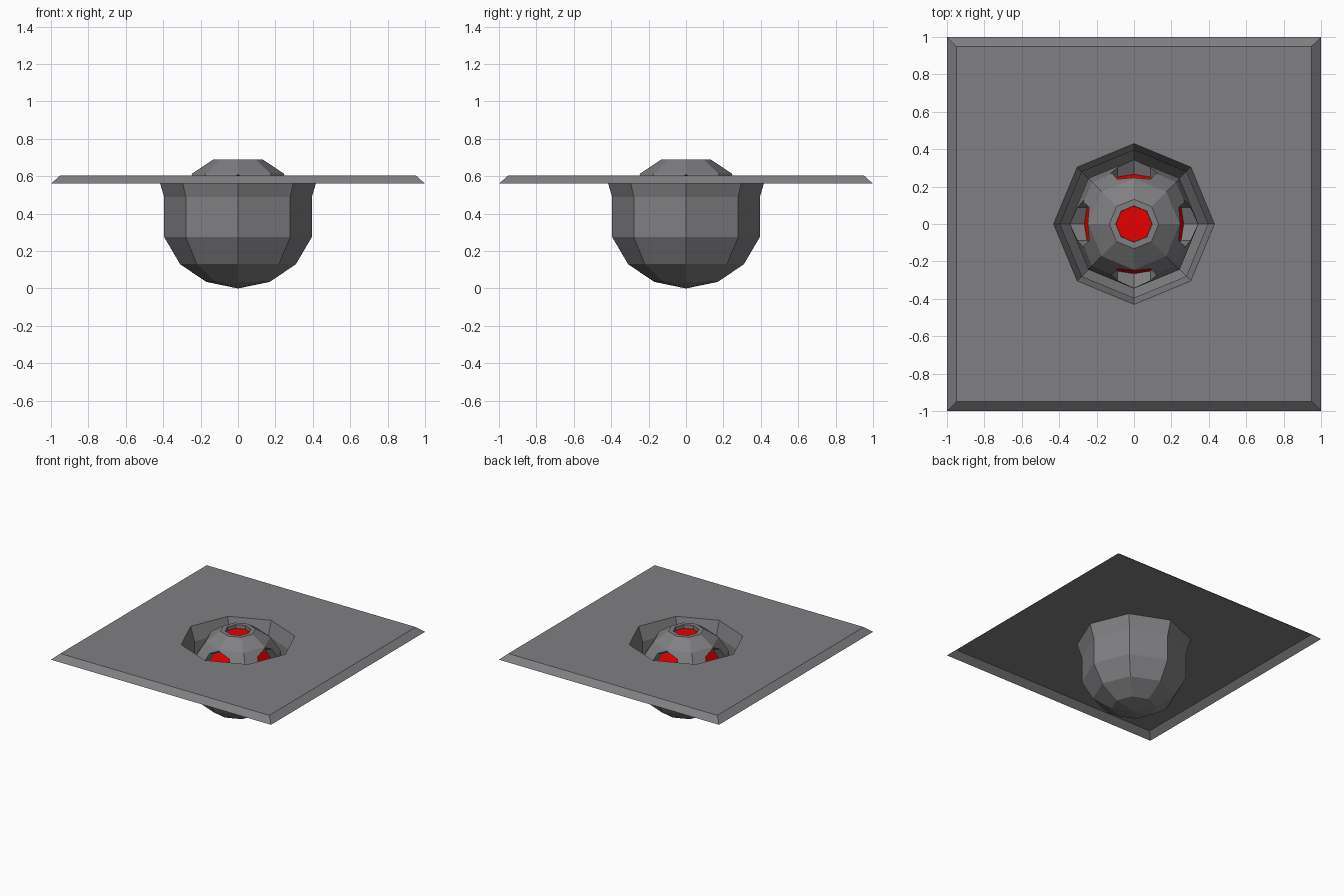
import bpy, bmesh, math
from mathutils import Matrix, Vector

if "Cube" in bpy.data.objects:
    bpy.data.objects.remove(bpy.data.objects["Cube"])

def material(name, rgb):
    m = bpy.data.materials.new(name)
    m.diffuse_color = (*rgb, 1)
    m.use_nodes = True
    m.node_tree.nodes["Principled BSDF"].inputs["Base Color"].default_value = m.diffuse_color
    return m

GREY = material("dark grey metal", (0.215, 0.215, 0.225))
RED = material("red glow", (0.8, 0.0, 0.0))

def finish(bm, name, *mats):
    me = bpy.data.meshes.new(name)
    bm.to_mesh(me)
    bm.free()
    for m in mats:
        me.materials.append(m)
    ob = bpy.data.objects.new(name, me)
    bpy.context.collection.objects.link(ob)
    return ob

def octagon(r, z):
    return [(r * math.cos(i * math.pi / 4), r * math.sin(i * math.pi / 4), z) for i in range(8)]

def square(h, z):
    # eight points on a square, in step with the octagon
    return [(h * round(math.cos(i * math.pi / 4)), h * round(math.sin(i * math.pi / 4)), z)
            for i in range(8)]

# floor plate and socket bowl: one open sheet, from the rim down to the bowl's bottom
bm = bmesh.new()
loops = [square(1, 0.56), square(0.95, 0.605)]
loops += [octagon(r, z) for r, z in ((0.43, 0.605), (0.395, 0.49), (0.395, 0.275),
                                     (0.31, 0.13), (0.17, 0.035))]
rings = [[bm.verts.new(p) for p in loop] for loop in loops]
for a, b in zip(rings, rings[1:]):
    for i in range(8):
        j = (i + 1) % 8
        bm.faces.new((a[i], a[j], b[j], b[i]))
bottom = bm.verts.new((0, 0, 0))
for i in range(8):
    bm.faces.new((rings[-1][i], rings[-1][(i + 1) % 8], bottom))
finish(bm, "plate_and_bowl", GREY)

# ball with a sunken red light in the top
R, C = 0.345, Vector((0, 0, 0.371))
bm = bmesh.new()
bmesh.ops.create_uvsphere(bm, u_segments=8, v_segments=8, radius=R,
                          matrix=Matrix.Translation(C))
pole = max(bm.verts, key=lambda v: v.co.z)
bmesh.ops.dissolve_verts(bm, verts=[pole])
cap = max(bm.faces, key=lambda f: f.calc_center_median().z)
bmesh.ops.inset_region(bm, faces=[cap], thickness=0.035)
bmesh.ops.inset_region(bm, faces=[cap], thickness=0.001, depth=-0.03)
cap.material_index = 1
ball = finish(bm, "ball", GREY, RED)

# four side ports: cutters sunk into the ball, with a red light at each floor
cut, glow = bmesh.new(), bmesh.new()
FLOOR, TILT = 0.235, math.radians(22.5)
for k in range(4):
    turn = (Matrix.Translation(C) @ Matrix.Rotation(k * math.pi / 2, 4, 'Z')
            @ Matrix.Rotation(math.pi / 2 - TILT, 4, 'Y'))
    bmesh.ops.create_cone(cut, cap_ends=True, segments=8, radius1=0.125, radius2=0.125,
                          depth=0.3, matrix=turn @ Matrix.Translation((0, 0, FLOOR + 0.15)))
    bmesh.ops.create_circle(glow, cap_ends=True, segments=8, radius=0.12,
                            matrix=turn @ Matrix.Translation((0, 0, FLOOR + 0.003)))
cutter = finish(cut, "port_cutter", GREY)
cutter.hide_render = True
finish(glow, "side_lights", RED)

mod = ball.modifiers.new("ports", 'BOOLEAN')
mod.operation = 'DIFFERENCE'
mod.solver = 'EXACT'
mod.object = cutter
bpy.context.view_layer.objects.active = ball
bpy.ops.object.modifier_apply(modifier=mod.name)
bpy.data.objects.remove(cutter)
